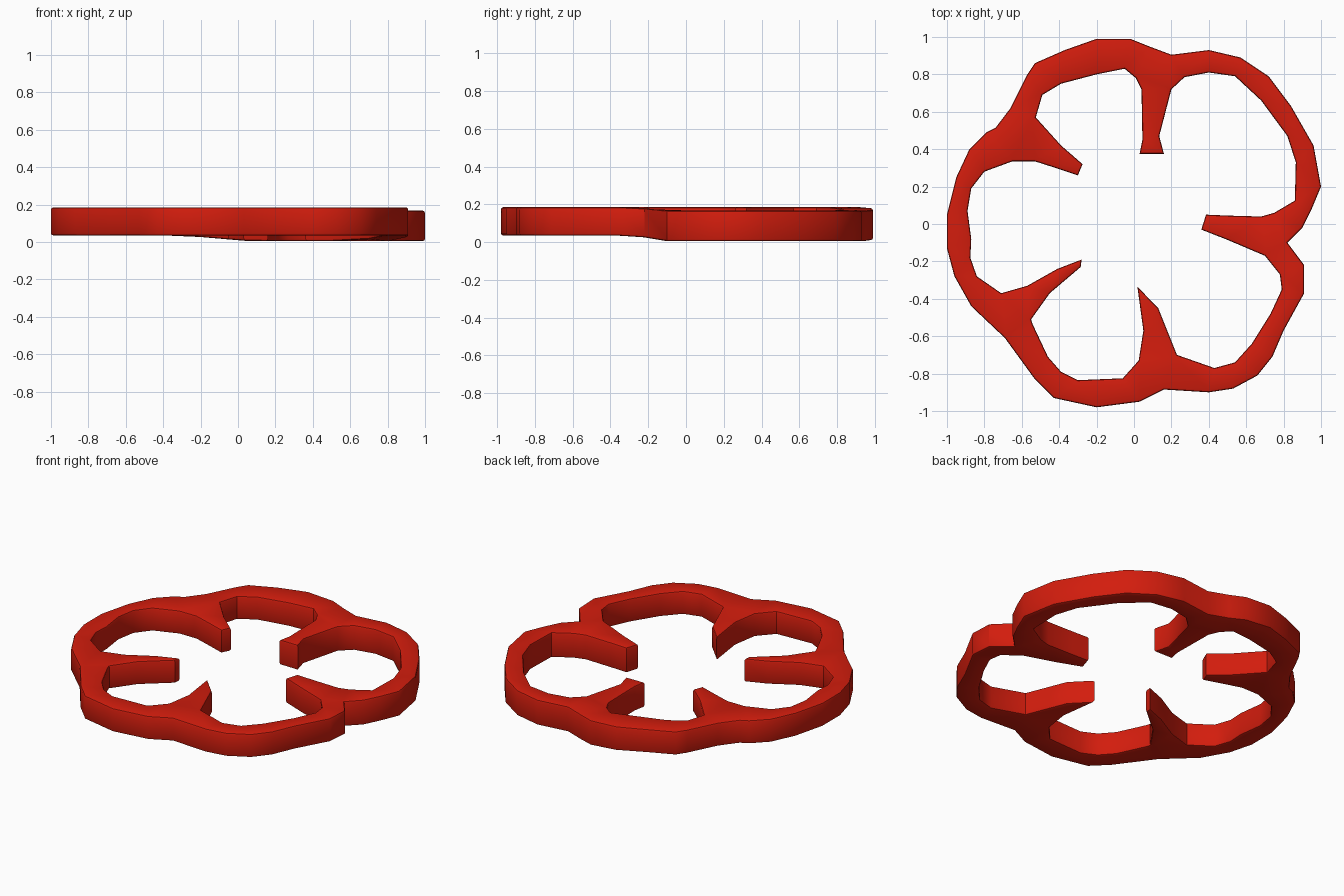
import bpy, bmesh, math

if "Cube" in bpy.data.objects:
    bpy.data.objects.remove(bpy.data.objects["Cube"])

BASE, TOP, BEVEL = 0.04, 0.19, 0.012

# Outer skin, counter-clockwise from the right
skin = [(1, .2), (.96, .42), (.84, .63), (.72, .79), (.57, .89), (.4, .93), (.2, .905),
        (.08, .95), (-.02, .99), (-.2, .99), (-.37, .93), (-.53, .86), (-.57, .8),
        (-.66, .62), (-.74, .515), (-.79, .49), (-.88, .4), (-.95, .25), (-1, .05),
        (-1, -.13), (-.96, -.28), (-.87, -.44), (-.69, -.61), (-.53, -.83), (-.43, -.93),
        (-.2, -.98), (.03, -.95), (.16, -.885), (.4, -.9), (.53, -.88), (.66, -.81),
        (.74, -.71), (.8, -.57), (.91, -.37), (.91, -.22), (.82, -.1), (.9, -.02), (.95, .08)]

# Inner wall: each rib followed by the lobe hollow after it
ribs = [
    [(.7, -.17), (.5, -.085), (.36, -.03), (.385, .05), (.5, .045), (.68, .04), (.75, .06)],
    [(.2, .72), (.135, .47), (.16, .375), (.03, .375), (.045, .45), (.04, .72)],
    [(-.525, .57), (-.39, .42), (-.275, .32), (-.3, .26), (-.42, .3), (-.53, .335)],
    [(-.71, -.37), (-.57, -.33), (-.41, -.24), (-.28, -.19), (-.285, -.23), (-.45, -.37), (-.55, -.51)],
    [(.025, -.73), (.05, -.57), (.018, -.335), (.13, -.45), (.17, -.55), (.23, -.7)]]
hollows = [
    [(.86, .125), (.865, .33), (.82, .47), (.68, .66), (.54, .79), (.4, .81), (.27, .785)],
    [(.01, .78), (-.05, .83), (-.2, .8), (-.39, .75), (-.49, .69)],
    [(-.65, .335), (-.8, .28), (-.87, .19), (-.89, .07), (-.87, -.08), (-.875, -.18), (-.84, -.28)],
    [(-.54, -.54), (-.46, -.71), (-.39, -.79), (-.3, -.835), (-.06, -.825)],
    [(.43, -.77), (.54, -.74), (.63, -.64), (.73, -.48), (.79, -.35), (.78, -.27)]]
inner = [p for rib, hollow in zip(ribs, hollows) for p in rib + hollow]


def ramp(v, lo, hi):
    return min(1, max(0, (v - lo) / (hi - lo)))


# Flat slice with a hole, extruded to thickness
bm = bmesh.new()
for loop in (skin, inner):
    vs = [bm.verts.new((x, y, BASE)) for x, y in loop]
    for a, b in zip(vs, vs[1:] + vs[:1]):
        bm.edges.new((a, b))
bmesh.ops.triangle_fill(bm, edges=bm.edges[:], use_beauty=True)
ext = bmesh.ops.extrude_face_region(bm, geom=bm.faces[:], use_keep_orig=True)
for v in ext["geom"]:
    if isinstance(v, bmesh.types.BMVert):
        v.co.z = TOP
bmesh.ops.recalc_face_normals(bm, faces=bm.faces[:])

# Rounded rims
rims = [e for e in bm.edges if len(e.link_faces) == 2
        and abs(e.verts[0].co.z - e.verts[1].co.z) < 1e-4 and e.calc_face_angle() > 1]
bmesh.ops.bevel(bm, geom=rims, offset=BEVEL, segments=2, profile=0.5,
                affect='EDGES', clamp_overlap=True)

# The back right lobe sags a little
for v in bm.verts:
    sag = ramp(v.co.x, -.3, .05) * ramp(v.co.y, -.28, -.1)
    t = ramp(v.co.z, BASE, TOP)
    v.co.z -= sag * (0.03 * (1 - t) + 0.018 * t)
low = min(v.co.z for v in bm.verts)
for v in bm.verts:
    v.co.z -= low - 0.005
bmesh.ops.recalc_face_normals(bm, faces=bm.faces[:])

mesh = bpy.data.meshes.new("pepper_slice")
bm.to_mesh(mesh)
bm.free()
slice_ob = bpy.data.objects.new("pepper_slice", mesh)
bpy.context.collection.objects.link(slice_ob)

red = bpy.data.materials.new("red_skin")
red.diffuse_color = (0.65, 0.012, 0.004, 1)
red.use_nodes = True
red.node_tree.nodes["Principled BSDF"].inputs["Base Color"].default_value = red.diffuse_color
mesh.materials.append(red)

bpy.context.view_layer.objects.active = slice_ob
slice_ob.select_set(True)
bpy.ops.object.shade_smooth_by_angle(angle=math.radians(35))
